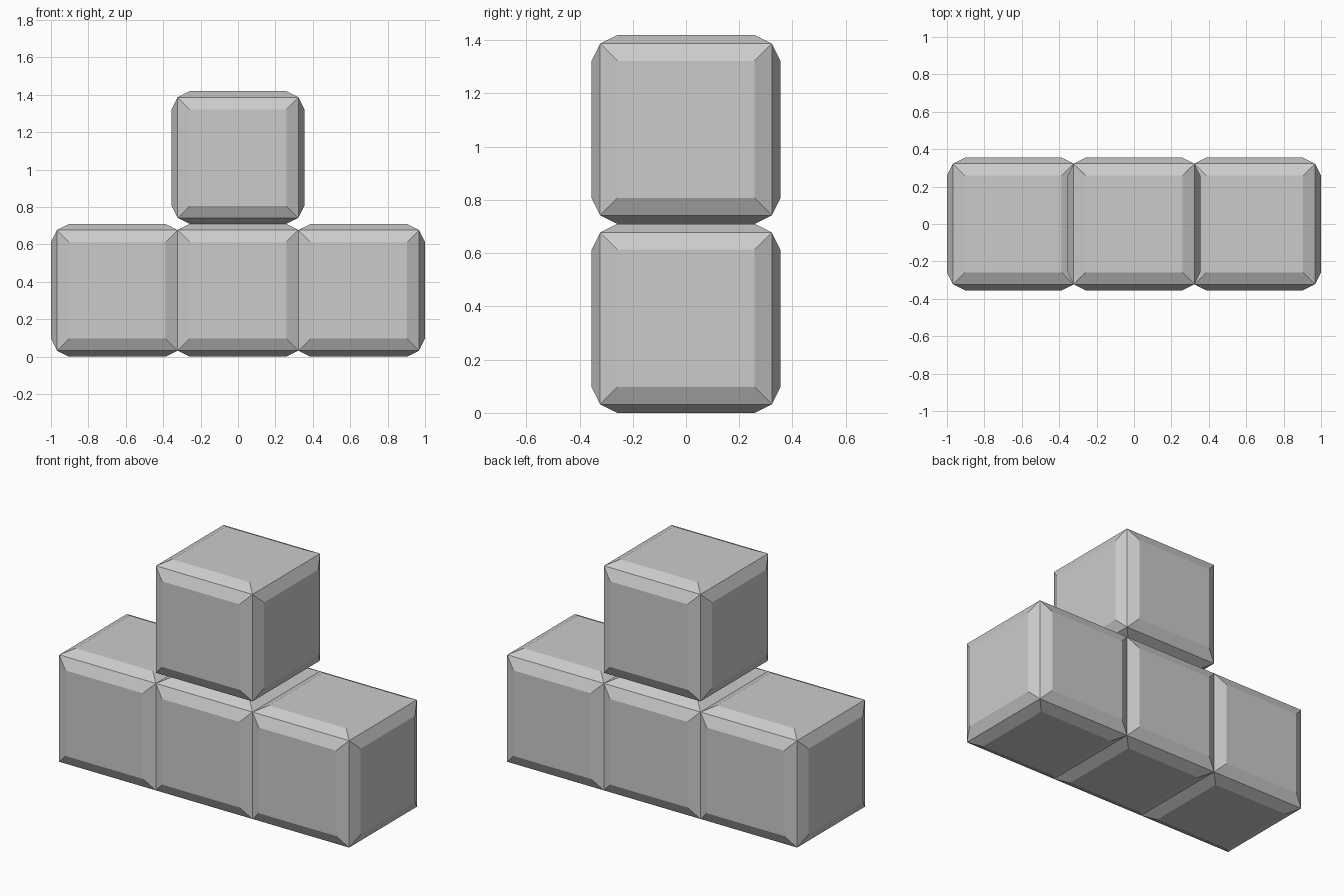
import bpy, bmesh
from mathutils import Matrix

if "Cube" in bpy.data.objects:
    bpy.data.objects.remove(bpy.data.objects["Cube"])

H = 1 / 3.1          # half the edge length of one block
RAISE = 0.1 * H      # how far each face panel stands out
INSET = 0.2 * H      # width of the sloped border
FACE = H + RAISE     # block centre to raised panel


def block_mesh():
    """Cube whose six faces are raised panels with sloped borders."""
    bm = bmesh.new()
    bmesh.ops.create_cube(bm, size=2 * H, matrix=Matrix.Identity(4))
    bmesh.ops.inset_individual(bm, faces=bm.faces[:], thickness=INSET,
                               depth=RAISE, use_even_offset=True)
    mesh = bpy.data.meshes.new("block")
    bm.to_mesh(mesh)
    bm.free()
    return mesh


mesh = block_mesh()

# Three blocks in a row share corner edges; the fourth rests on the middle one
blocks = {
    "left_block": (-2 * H, 0, FACE),
    "middle_block": (0, 0, FACE),
    "right_block": (2 * H, 0, FACE),
    "top_block": (0, 0, 3 * FACE),
}
for name, location in blocks.items():
    obj = bpy.data.objects.new(name, mesh)
    obj.location = location
    bpy.context.collection.objects.link(obj)
